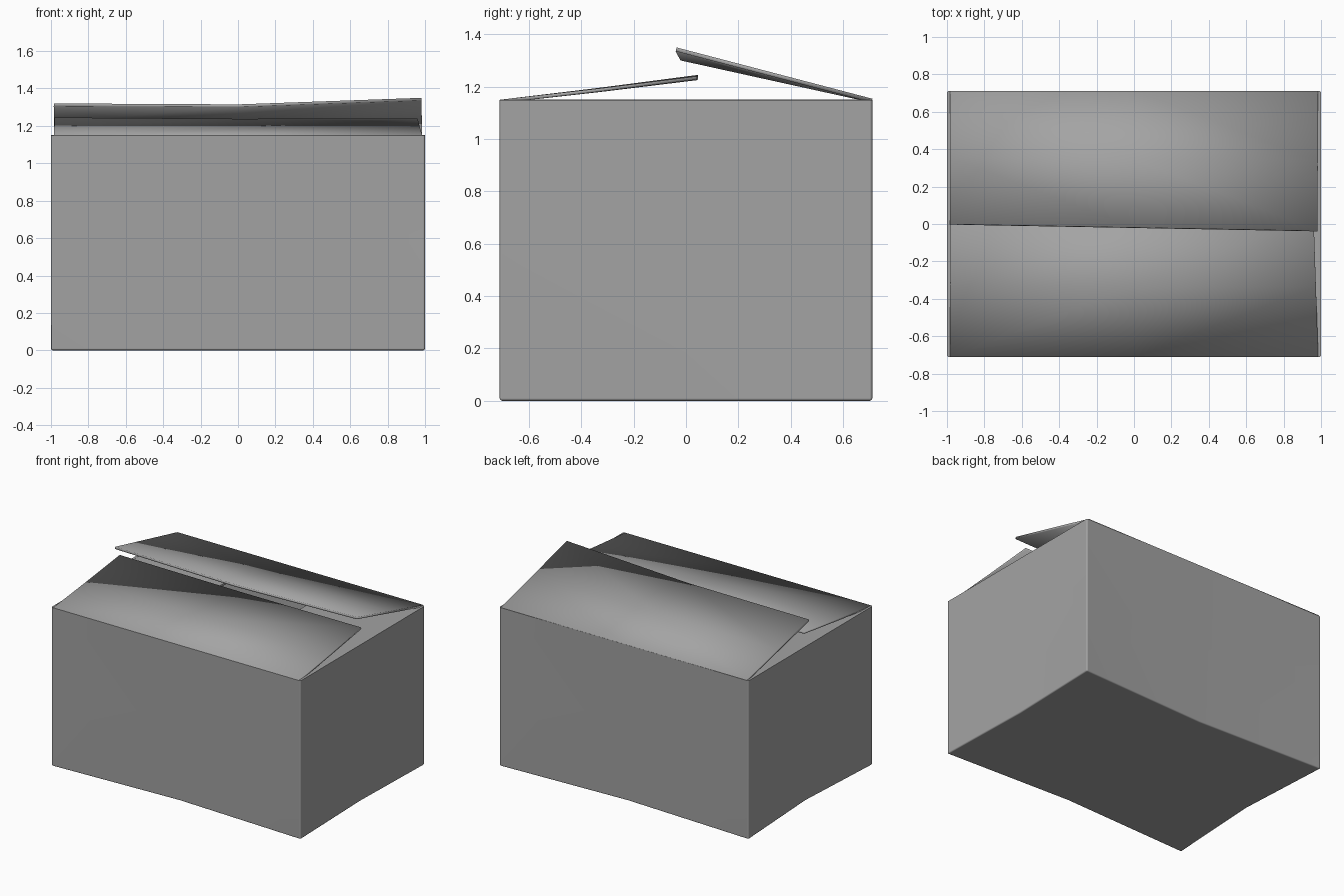
import bpy, bmesh

if "Cube" in bpy.data.objects:
    bpy.data.objects.remove(bpy.data.objects["Cube"])

W, D, H = 1.0, 0.712, 1.15  # half width, half depth, height
T = 0.016                   # cardboard thickness

grey = bpy.data.materials.new("cardboard_grey")
grey.diffuse_color = (0.37, 0.37, 0.37, 1)
grey.use_nodes = True
grey.node_tree.nodes["Principled BSDF"].inputs["Base Color"].default_value = grey.diffuse_color


def finish(bm, name, thickness, crisp):
    me = bpy.data.meshes.new(name)
    bm.to_mesh(me)
    bm.free()
    me.materials.append(grey)
    ob = bpy.data.objects.new(name, me)
    bpy.context.collection.objects.link(ob)
    sol = ob.modifiers.new("thickness", 'SOLIDIFY')
    sol.thickness = thickness
    sol.offset = -1
    bpy.ops.object.select_all(action='DESELECT')
    ob.select_set(True)
    bpy.context.view_layer.objects.active = ob
    bpy.ops.object.modifier_apply(modifier=sol.name)
    if crisp:
        bpy.ops.object.shade_smooth_by_angle(angle=0.85)
        ob.modifiers.new("flat_panels", 'WEIGHTED_NORMAL').keep_sharp = True
    else:
        bpy.ops.object.shade_smooth()  # soft paper edges
    return ob


# Open box: walls bow slightly inward at the middle of the bottom edges
bm = bmesh.new()
bmesh.ops.create_cube(bm, size=2)
bmesh.ops.subdivide_edges(bm, edges=bm.edges[:], cuts=1, use_grid_fill=True)
top = [f for f in bm.faces if f.calc_center_median().z > 0.99]
bmesh.ops.delete(bm, geom=top, context='FACES')
for v in bm.verts:
    x, y, z = v.co
    bow = 0.04 * (1 - z) / 2
    if abs(x) < 0.1:
        y *= 1 - bow / D
    if abs(y) < 0.1:
        x *= 1 - (bow * 0.5 if x > 0 else bow)
    v.co = (x * W, y * D, (z + 1) * H / 2)
bmesh.ops.recalc_face_normals(bm, faces=bm.faces[:])
# Soft folds along the bottom and the upright corners
folds = [e for e in bm.edges if len(e.link_faces) == 2 and e.calc_face_angle() > 1]
bmesh.ops.bevel(bm, geom=folds, offset=0.01, segments=2, affect='EDGES', profile=0.5)
finish(bm, "box_body", T, True)


def flap(name, hinge, tip, lift, thickness=T, crisp=False):
    """Flap from three hinge points to three tip points; lift shifts the middle row."""
    bm = bmesh.new()
    rows = []
    for t in (0, 0.5, 1):
        row = []
        for a, b in zip(hinge, tip):
            p = [a[i] + (b[i] - a[i]) * t for i in range(3)]
            if t == 0.5:
                p[2] += lift
            row.append(bm.verts.new(p))
        rows.append(row)
    for r0, r1 in zip(rows, rows[1:]):
        for i in range(2):
            bm.faces.new((r0[i], r0[i + 1], r1[i + 1], r1[i]))
    bm.normal_update()
    for f in bm.faces:
        if f.normal.z < 0:
            f.normal_flip()
    finish(bm, name, thickness, crisp)


# Long flaps, propped open and slightly twisted
hx = 0.985
flap("front_flap", [(x, -D, H) for x in (-hx, 0, hx)],
     [(-0.98, 0.045, 1.245), (0, 0.042, 1.238), (0.96, 0.04, 1.24)], -0.002, 0.013)
flap("back_flap", [(x, D, H + 0.004) for x in (-hx, 0, hx)],
     [(-0.985, 0.0, 1.32), (0, -0.018, 1.315), (0.98, -0.036, 1.35)], 0.0, 0.015)

# Short side flaps folded in beneath
for s, name in ((1, "right_flap"), (-1, "left_flap")):
    flap(name, [(s * (W - 0.008), y, H) for y in (-D + 0.02, 0, D - 0.02)],
         [(s * 0.32, y, H - 0.03) for y in (-D + 0.03, 0, D - 0.03)], 0.0, T, True)
